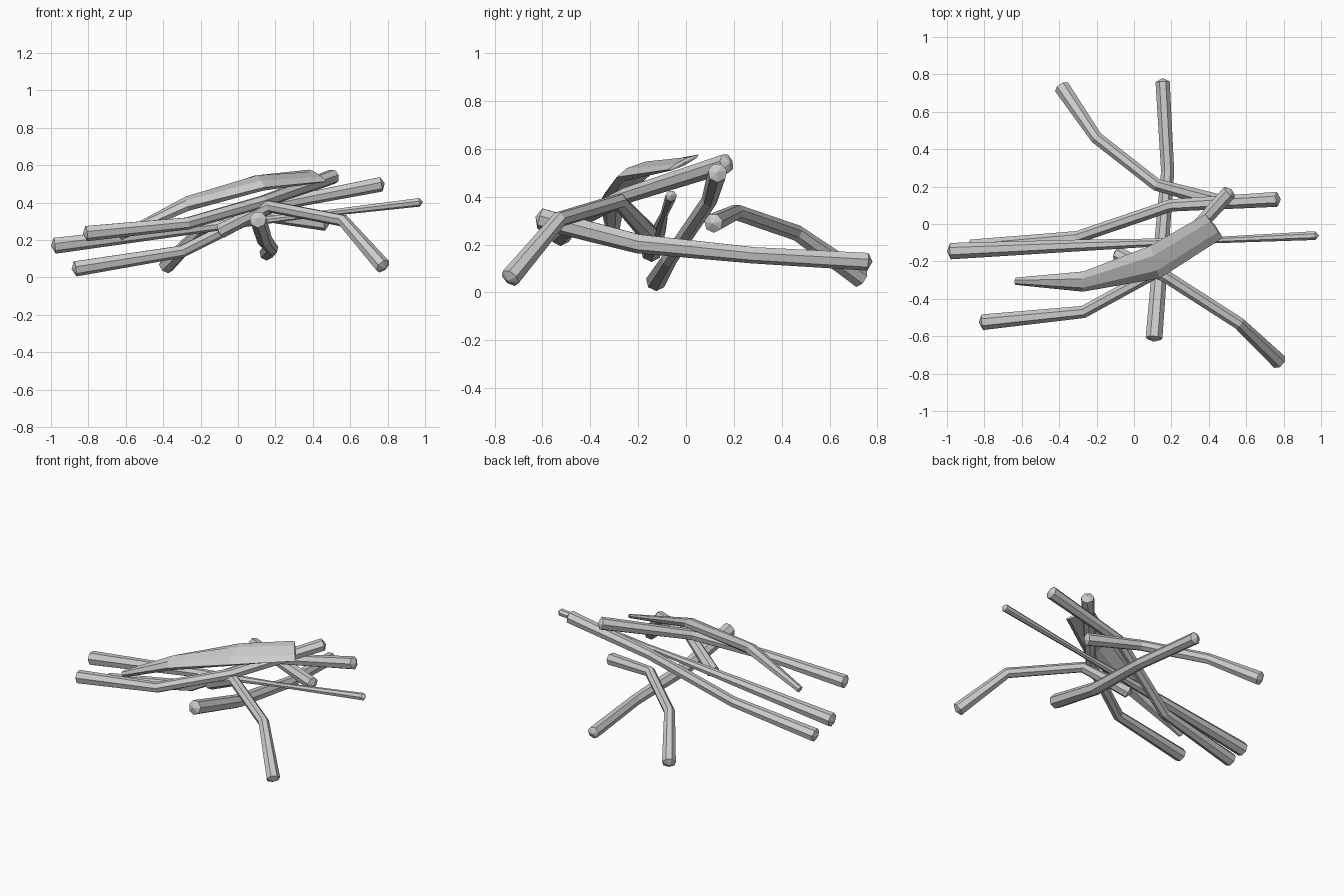
import bpy, bmesh, math
from mathutils import Vector

if "Cube" in bpy.data.objects:
    bpy.data.objects.remove(bpy.data.objects["Cube"])

SIDES = 7
UP = Vector((0, 0, 1))


def loft(name, centres, sides, thicks, cap):
    """Skin elliptical rings along a path, closing both ends with low points."""
    pts = [Vector(c) for c in centres]
    n = len(pts)
    bm = bmesh.new()
    rings, tangents = [], []
    for i, p in enumerate(pts):
        d = Vector()
        if i > 0:
            d += (p - pts[i - 1]).normalized()
        if i < n - 1:
            d += (pts[i + 1] - p).normalized()
        d.normalize()
        tangents.append(d)
        side = sides[i](d)
        nor = d.cross(side).normalized()
        if nor.z < 0:
            nor = -nor
        ring = []
        for k in range(SIDES):
            a = 2 * math.pi * (k + 0.25) / SIDES
            ring.append(bm.verts.new(p + side * math.cos(a) + nor * thicks[i] * math.sin(a)))
        rings.append(ring)
    for r0, r1 in zip(rings, rings[1:]):
        for k in range(SIDES):
            j = (k + 1) % SIDES
            bm.faces.new((r0[k], r0[j], r1[j], r1[k]))
    for i, s in ((0, -1), (n - 1, 1)):
        tip = bm.verts.new(pts[i] + tangents[i] * s * cap)
        for k in range(SIDES):
            bm.faces.new((rings[i][k], rings[i][(k + 1) % SIDES], tip))
    bmesh.ops.recalc_face_normals(bm, faces=bm.faces)
    me = bpy.data.meshes.new(name)
    bm.to_mesh(me)
    bm.free()
    ob = bpy.data.objects.new(name, me)
    bpy.context.collection.objects.link(ob)
    return ob


def stick(name, pts, radii=(0.043, 0.034, 0.034, 0.041)):
    sides = [lambda d, r=r: d.cross(UP).normalized() * r for r in radii]
    return loft(name, pts, sides, radii, 0.02)


# Bent sticks in the pile
stick("back_left_stick", [(-0.385, 0.73, 0.06), (-0.2, 0.46, 0.25),
                          (0.12, 0.21, 0.335), (0.47, 0.115, 0.29)])
stick("cross_stick", [(0.107, -0.61, 0.31), (0.14, -0.2, 0.205),
                      (0.18, 0.28, 0.157), (0.153, 0.76, 0.13)],
      (0.046, 0.042, 0.036, 0.039))
stick("low_left_stick", [(-0.87, -0.125, 0.048), (-0.3, -0.07, 0.14),
                         (0.2, 0.1, 0.39), (0.765, 0.132, 0.5)])
stick("front_right_stick", [(0.775, -0.735, 0.06), (0.56, -0.53, 0.305),
                            (0.17, -0.28, 0.38), (-0.09, -0.16, 0.25)])
stick("front_left_stick", [(-0.81, -0.525, 0.237), (-0.27, -0.47, 0.29),
                           (0.13, -0.25, 0.405), (0.51, 0.17, 0.54)])
# Long thin straight stick
stick("long_thin_stick", [(-0.98, -0.145, 0.172), (-0.3, -0.115, 0.255),
                          (0.35, -0.09, 0.33), (0.97, -0.062, 0.403)],
      (0.045, 0.032, 0.016, 0.024))

# Flattened bark strip on top, given by its back and front edges
back = [(-0.63, -0.285, 0.225), (-0.27, -0.25, 0.42), (0.09, -0.11, 0.54), (0.38, 0.055, 0.575)]
front = [(-0.63, -0.325, 0.215), (-0.27, -0.36, 0.37), (0.14, -0.29, 0.475), (0.475, -0.075, 0.51)]
mids = [(Vector(a) + Vector(b)) / 2 for a, b in zip(back, front)]
halves = [lambda d, v=(Vector(a) - Vector(b)) / 2: v for a, b in zip(back, front)]
loft("bark_strip", mids, halves, (0.022, 0.035, 0.03, 0.012), 0.008)
